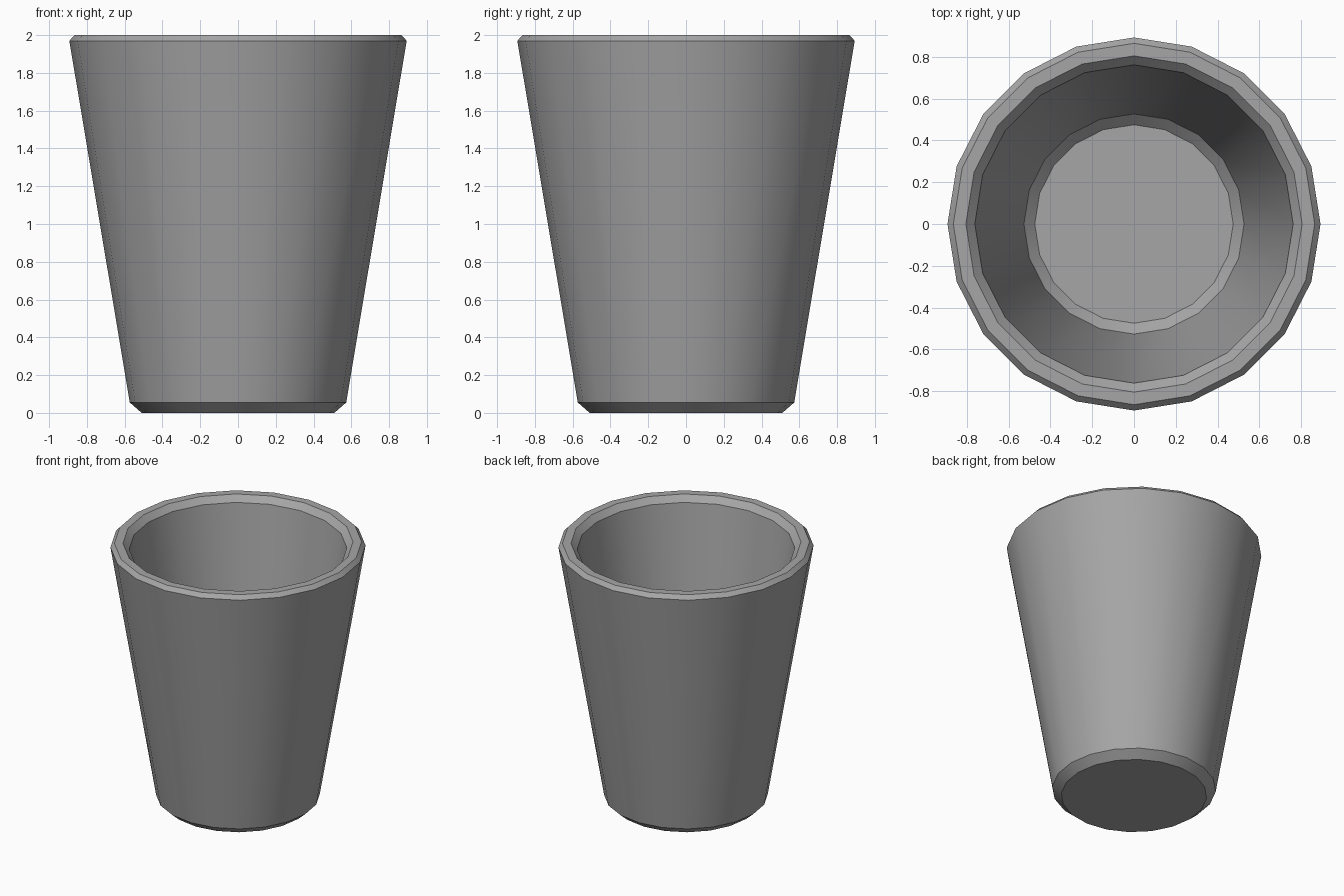
import bpy, bmesh, math
from mathutils import Vector

cube = bpy.data.objects.get("Cube")
if cube:
    bpy.data.objects.remove(cube, do_unlink=True)

SIDES = 20

# One flat grey for the whole cup
grey = bpy.data.materials.new("neutral_grey")
grey.use_nodes = True
colour = (0.38, 0.38, 0.38, 1)
grey.diffuse_color = colour
grey.node_tree.nodes["Principled BSDF"].inputs["Base Color"].default_value = colour

# Cross-section (radius, height): underside, outer wall, rim, inner wall, floor
profile = [
    (0.51, 0), (0.573, 0.055),
    (0.893, 1.97), (0.865, 2),
    (0.805, 2), (0.762, 1.955),
    (0.527, 0.29), (0.475, 0.24),
]

bm = bmesh.new()
rings = []
for radius, height in profile:
    ring = []
    for i in range(SIDES):
        a = math.tau * i / SIDES
        ring.append(bm.verts.new(Vector((radius * math.cos(a), radius * math.sin(a), height))))
    rings.append(ring)

# Bands between neighbouring rings, then the underside and inner floor
for low, high in zip(rings, rings[1:]):
    for i in range(SIDES):
        j = (i + 1) % SIDES
        bm.faces.new((low[i], low[j], high[j], high[i]))
bm.faces.new(rings[0][::-1])
bm.faces.new(rings[-1])

mesh = bpy.data.meshes.new("cup")
bm.to_mesh(mesh)
bm.free()
mesh.materials.append(grey)
cup = bpy.data.objects.new("cup", mesh)
bpy.context.collection.objects.link(cup)

# Smooth around the walls, crisp at the chamfers
bpy.ops.object.select_all(action="DESELECT")
cup.select_set(True)
bpy.context.view_layer.objects.active = cup
bpy.ops.object.shade_smooth_by_angle(angle=math.radians(30))
